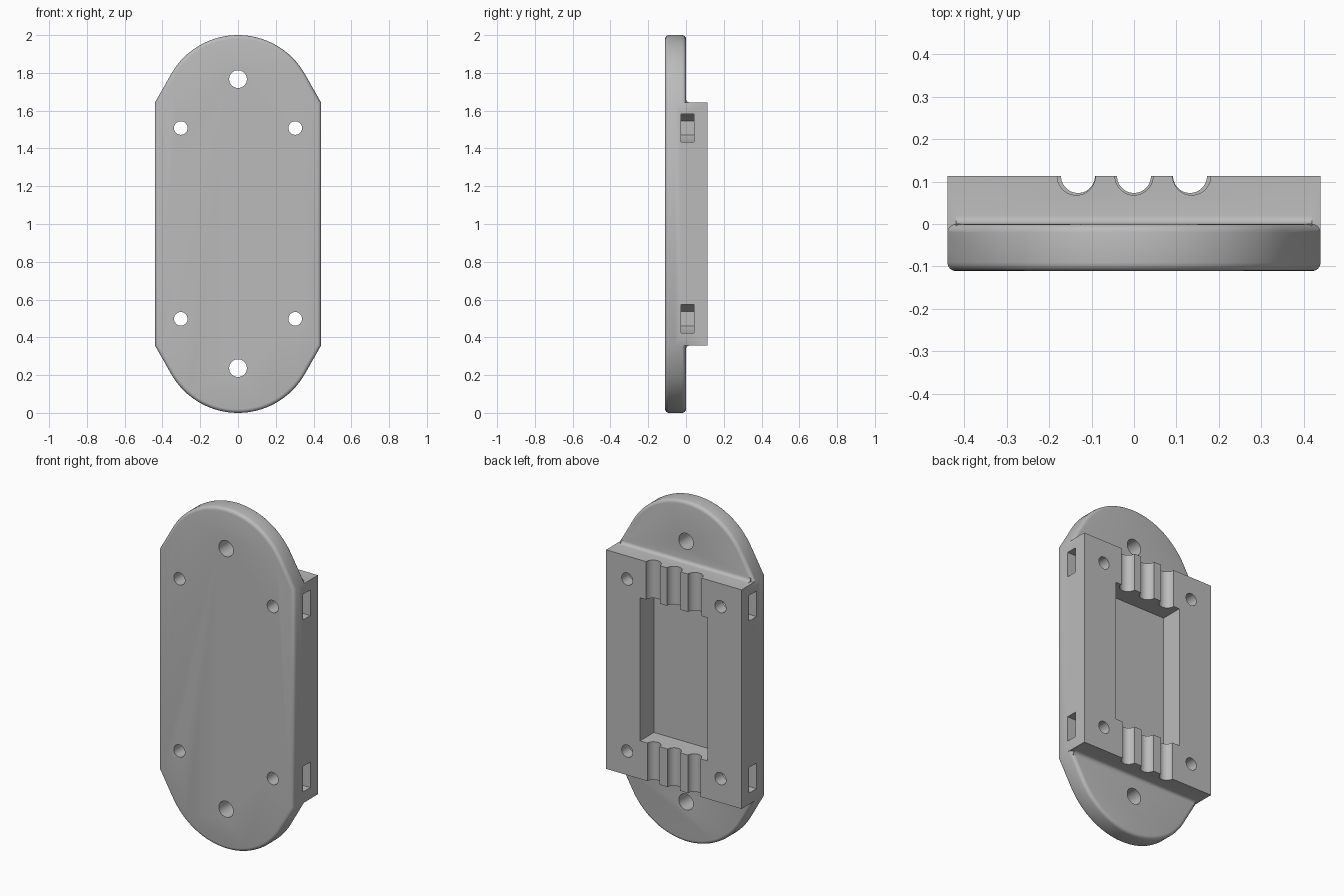
import bpy, bmesh, math
from mathutils import Vector

cube = bpy.data.objects.get("Cube")
if cube:
    bpy.data.objects.remove(cube, do_unlink=True)

grey = bpy.data.materials.new("plain grey")
grey.use_nodes = True
colour = (0.5, 0.5, 0.5, 1)
grey.diffuse_color = colour
grey.node_tree.nodes["Principled BSDF"].inputs["Base Color"].default_value = colour

FRONT, STEP, BACK = -0.111, 0.0, 0.113
HALF_W, TOP, BOTTOM = 0.44, 1.643, 0.357


def prism(name, points, direction, bevel=0):
    """Extrude a closed 3D outline along a vector, optionally rounding both rims."""
    bm = bmesh.new()
    base = bm.faces.new([bm.verts.new(p) for p in points])
    rims = list(base.edges)
    ext = bmesh.ops.extrude_face_region(bm, geom=[base], use_keep_orig=True)
    moved = [g for g in ext["geom"] if isinstance(g, bmesh.types.BMVert)]
    rims += [g for g in ext["geom"] if isinstance(g, bmesh.types.BMEdge)]
    bmesh.ops.translate(bm, verts=moved, vec=direction)
    bmesh.ops.recalc_face_normals(bm, faces=bm.faces)
    if bevel:
        bmesh.ops.bevel(bm, geom=rims, offset=bevel, segments=4,
                        profile=0.5, affect='EDGES')
    mesh = bpy.data.meshes.new(name)
    bm.to_mesh(mesh)
    bm.free()
    mesh.materials.append(grey)
    obj = bpy.data.objects.new(name, mesh)
    bpy.context.collection.objects.link(obj)
    return obj


def box(name, low, high):
    (x0, y0, z0), (x1, y1, z1) = low, high
    return prism(name, [(x0, y0, z0), (x1, y0, z0), (x1, y0, z1), (x0, y0, z1)],
                 (0, y1 - y0, 0))


def circle(radius, count=32):
    angles = [2 * math.pi * (i + 0.5) / count for i in range(count)]
    return [(radius * math.cos(a), radius * math.sin(a)) for a in angles]


def combine(target, other, operation):
    mod = target.modifiers.new(other.name, 'BOOLEAN')
    mod.operation, mod.solver, mod.object = operation, 'EXACT', other
    bpy.context.view_layer.objects.active = target
    bpy.ops.object.modifier_apply(modifier=mod.name)
    bpy.data.objects.remove(other, do_unlink=True)


# Mounting plate: straight sides, slanted shoulders and round ends
radius = 0.407
arc = [math.radians(30 + 120 * i / 32) for i in range(33)]
upper = [(HALF_W, TOP)]
upper += [(radius * math.cos(a), 2 - radius + radius * math.sin(a)) for a in arc]
upper += [(-HALF_W, TOP)]
outline = upper + [(-x, 2 - z) for x, z in upper]
body = prism("mounting_plate", [(x, FRONT, z) for x, z in outline],
             (0, STEP - FRONT, 0), bevel=0.02)

# Raised block on the back
combine(body, box("raised_block", (-HALF_W, -0.06, BOTTOM), (HALF_W, BACK, TOP)), 'UNION')

# Concave fillets where the block meets the plate
fr = 0.02
quarter = [math.radians(180 + 90 * i / 5) for i in range(6)]
profile = [(fr + fr * math.cos(a), fr + fr * math.sin(a)) for a in quarter]
profile = [(-0.01, fr)] + profile + [(fr, -0.01), (-0.01, -0.01)]
for edge, sign in ((TOP, 1), (BOTTOM, -1)):
    pts = [(-0.42, STEP + y, edge + sign * z) for z, y in profile]
    combine(body, prism("step_fillet", pts, (0.84, 0, 0)), 'UNION')

# Central pocket
combine(body, box("pocket", (-0.22, -0.017, 0.58), (0.22, 0.2, 1.42)), 'DIFFERENCE')

# Cable grooves at both ends of the pocket
for z, r, gap in ((1.38, 0.045, 0.136), (0.32, 0.04, 0.132)):
    for i in (-1, 0, 1):
        pts = [(i * gap + x, BACK + y, z) for x, y in circle(r)]
        combine(body, prism("cable_groove", pts, (0, 0, 0.3)), 'DIFFERENCE')

# Screw holes, and nut slots that open to the sides
holes = [(0, z, 0.047) for z in (0.237, 1.767)]
corners = [(x, z) for x in (-0.303, 0.303) for z in (0.498, 1.508)]
holes += [(x, z, 0.036) for x, z in corners]
for cx, cz, r in holes:
    pts = [(cx + x, -0.2, cz + z) for x, z in circle(r)]
    combine(body, prism("screw_hole", pts, (0, 0.4, 0)), 'DIFFERENCE')

nut = 0.075
flat = nut * math.cos(math.radians(30))
for cx, cz in corners:
    side = 1 if cx > 0 else -1
    shape = [(0.2, nut), (0, nut), (-flat, nut / 2), (-flat, -nut / 2), (0, -nut), (0.2, -nut)]
    pts = [(cx + side * x, -0.026, cz + z) for x, z in shape]
    combine(body, prism("nut_slot", pts, (0, 0.068, 0)), 'DIFFERENCE')

# Smooth rounded rims, keep hard edges crisp
bpy.ops.object.select_all(action='DESELECT')
body.select_set(True)
bpy.context.view_layer.objects.active = body
bpy.ops.object.shade_smooth_by_angle(angle=math.radians(30))
